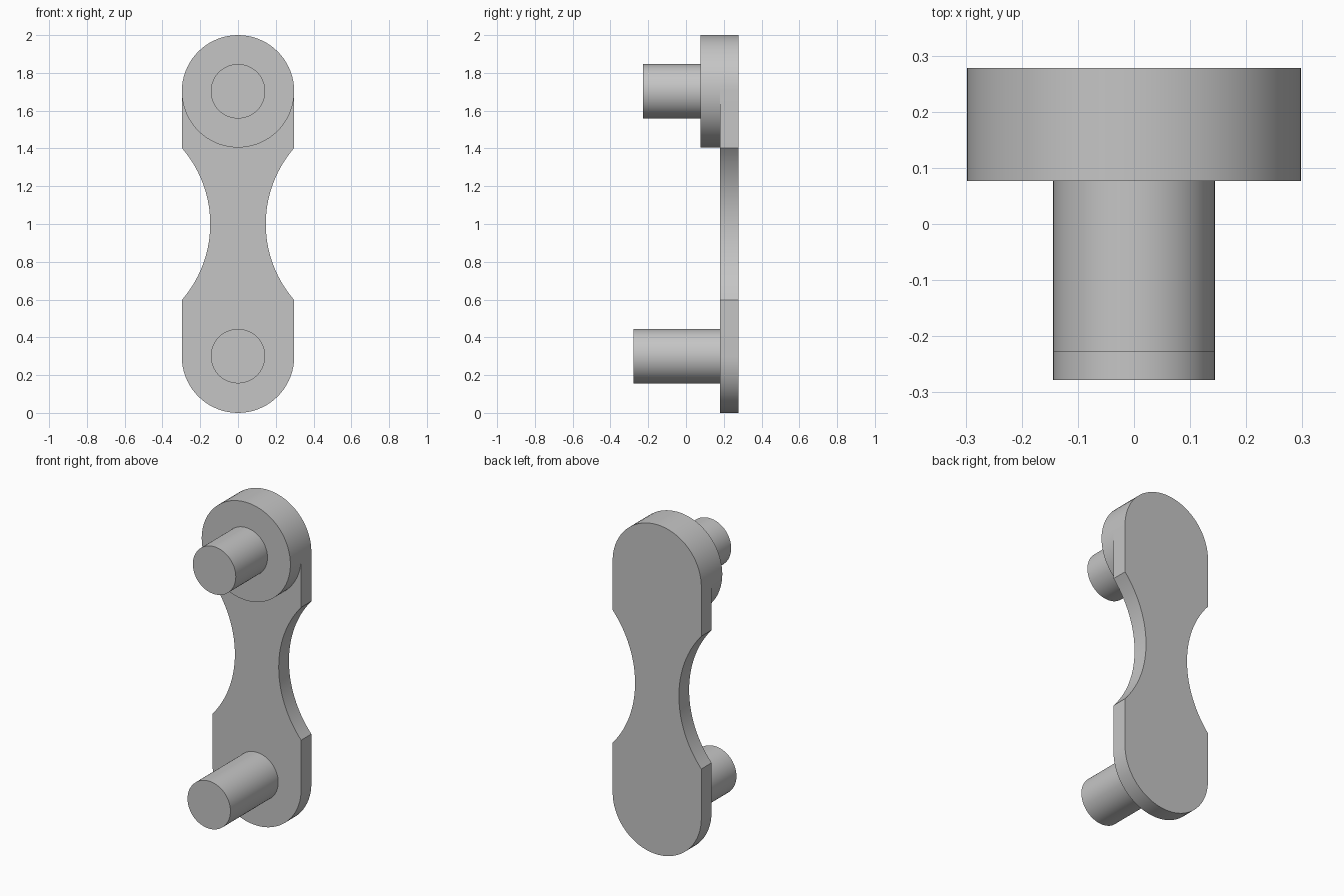
import bpy, bmesh, math

if "Cube" in bpy.data.objects:
    bpy.data.objects.remove(bpy.data.objects["Cube"], do_unlink=True)

grey = bpy.data.materials.new("light_grey")
grey.use_nodes = True
colour = (0.56, 0.56, 0.56, 1)
grey.diffuse_color = colour
grey.node_tree.nodes["Principled BSDF"].inputs["Base Color"].default_value = colour

R = 0.2975               # end radius and half width
TOP, BOTTOM = 1.7025, R  # heights of the two axes
MIDDLE = (TOP + BOTTOM) / 2
FRONT, BACK = 0.18, 0.278


def arc(cx, cz, r, start, end, steps):
    """Points along an arc in the XZ plane, angles in radians."""
    angles = [start + (end - start) * i / steps for i in range(steps + 1)]
    return [(cx + r * math.cos(a), cz + r * math.sin(a)) for a in angles]


def extrude(name, outline, y0, y1):
    """Solid from an XZ outline, extruded from y0 to y1."""
    bm = bmesh.new()
    face = bm.faces.new([bm.verts.new((x, y0, z)) for x, z in outline])
    side = bmesh.ops.extrude_face_region(bm, geom=[face])["geom"]
    verts = [v for v in side if isinstance(v, bmesh.types.BMVert)]
    bmesh.ops.translate(bm, verts=verts, vec=(0, y1 - y0, 0))
    bmesh.ops.recalc_face_normals(bm, faces=bm.faces)
    mesh = bpy.data.meshes.new(name)
    bm.to_mesh(mesh)
    bm.free()
    mesh.materials.append(grey)
    obj = bpy.data.objects.new(name, mesh)
    bpy.context.collection.objects.link(obj)
    bpy.ops.object.select_all(action="DESELECT")
    obj.select_set(True)
    bpy.context.view_layer.objects.active = obj
    bpy.ops.object.shade_smooth_by_angle(angle=math.radians(30))
    return obj


def disc(name, z, r, y0, y1):
    return extrude(name, arc(0, z, r, 0, math.tau, 72)[:-1], y0, y1)


# Link plate: rounded ends joined by a waist of two concave arcs
half_chord, waist = 0.4025, 0.147
sag = R - waist
waist_r = (half_chord ** 2 + sag ** 2) / (2 * sag)
swing = math.asin(half_chord / waist_r)
cx = waist + waist_r
outline = arc(0, TOP, R, 0, math.pi, 36)
outline += arc(-cx, MIDDLE, waist_r, swing, -swing, 28)
outline += arc(0, BOTTOM, R, math.pi, math.tau, 36)
outline += arc(cx, MIDDLE, waist_r, math.pi + swing, math.pi - swing, 28)
extrude("link_plate", outline, FRONT, BACK)

# Round boss and the two pins
disc("upper_boss", TOP, R, 0.077, FRONT)
disc("upper_pin", TOP, 0.144, -0.227, 0.077)
disc("lower_pin", BOTTOM + 0.003, 0.144, -0.278, FRONT)
